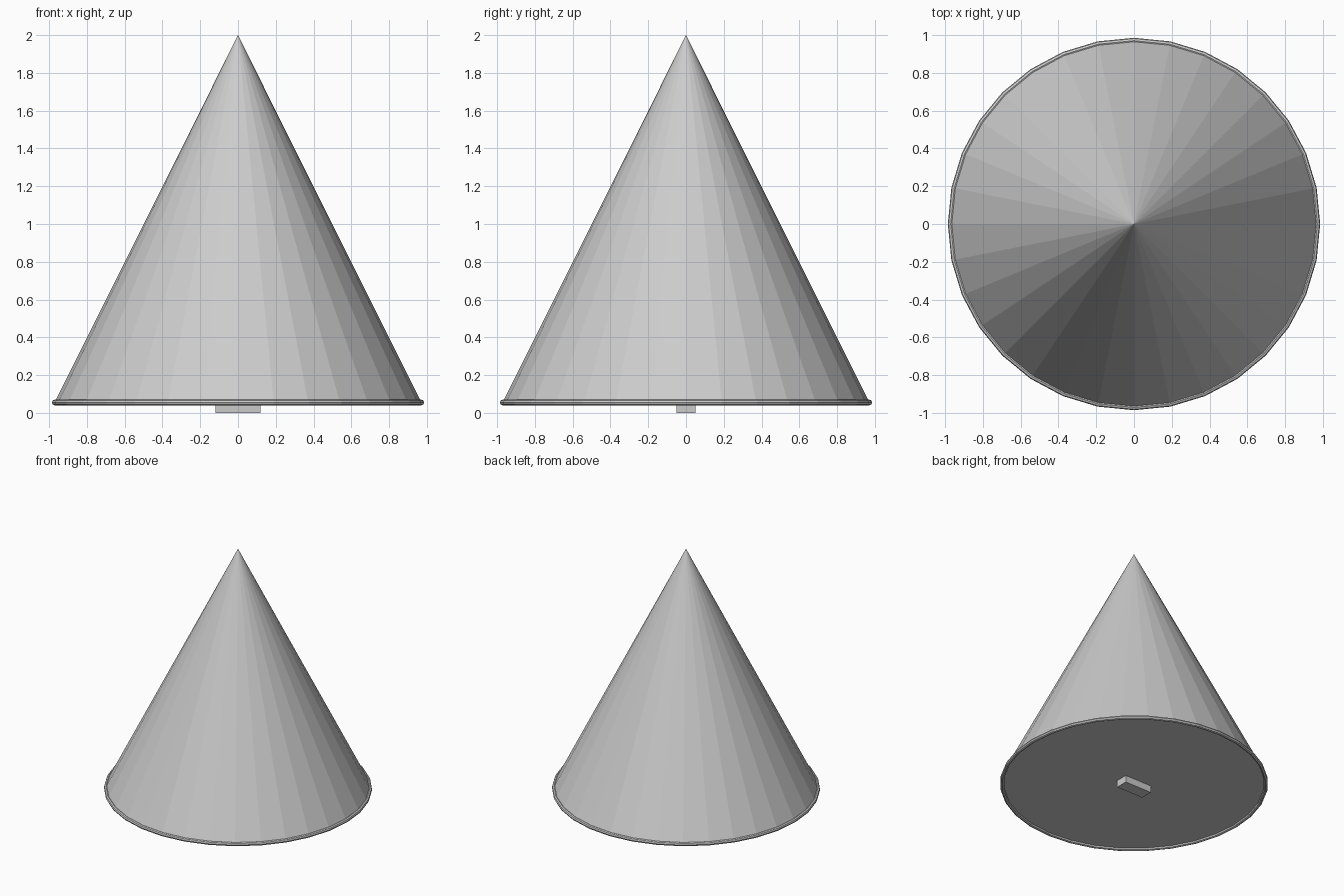
import bpy

if "Cube" in bpy.data.objects:
    bpy.data.objects.remove(bpy.data.objects["Cube"])

SIDES = 32
BASE_Z, BASE_R, TOP_Z = 0.055, 0.971, 2.0

# Faceted cone body with closed underside
bpy.ops.mesh.primitive_cone_add(vertices=SIDES, radius1=BASE_R, radius2=0,
                                depth=TOP_Z - BASE_Z,
                                location=(0, 0, (TOP_Z + BASE_Z) / 2))
bpy.context.object.name = "cone_body"

# Thin rounded rim around the base edge
bpy.ops.mesh.primitive_torus_add(major_segments=SIDES, minor_segments=8,
                                 major_radius=BASE_R, minor_radius=0.015,
                                 location=(0, 0, BASE_Z))
bpy.context.object.name = "base_rim"

# Small block under the centre, slightly sunk into the body
block_top = BASE_Z + 0.005
bpy.ops.mesh.primitive_cube_add(size=1, location=(0, 0, block_top / 2))
block = bpy.context.object
block.name = "bottom_block"
block.scale = (0.24, 0.10, block_top)
bpy.ops.object.transform_apply(location=False, rotation=False, scale=True)
